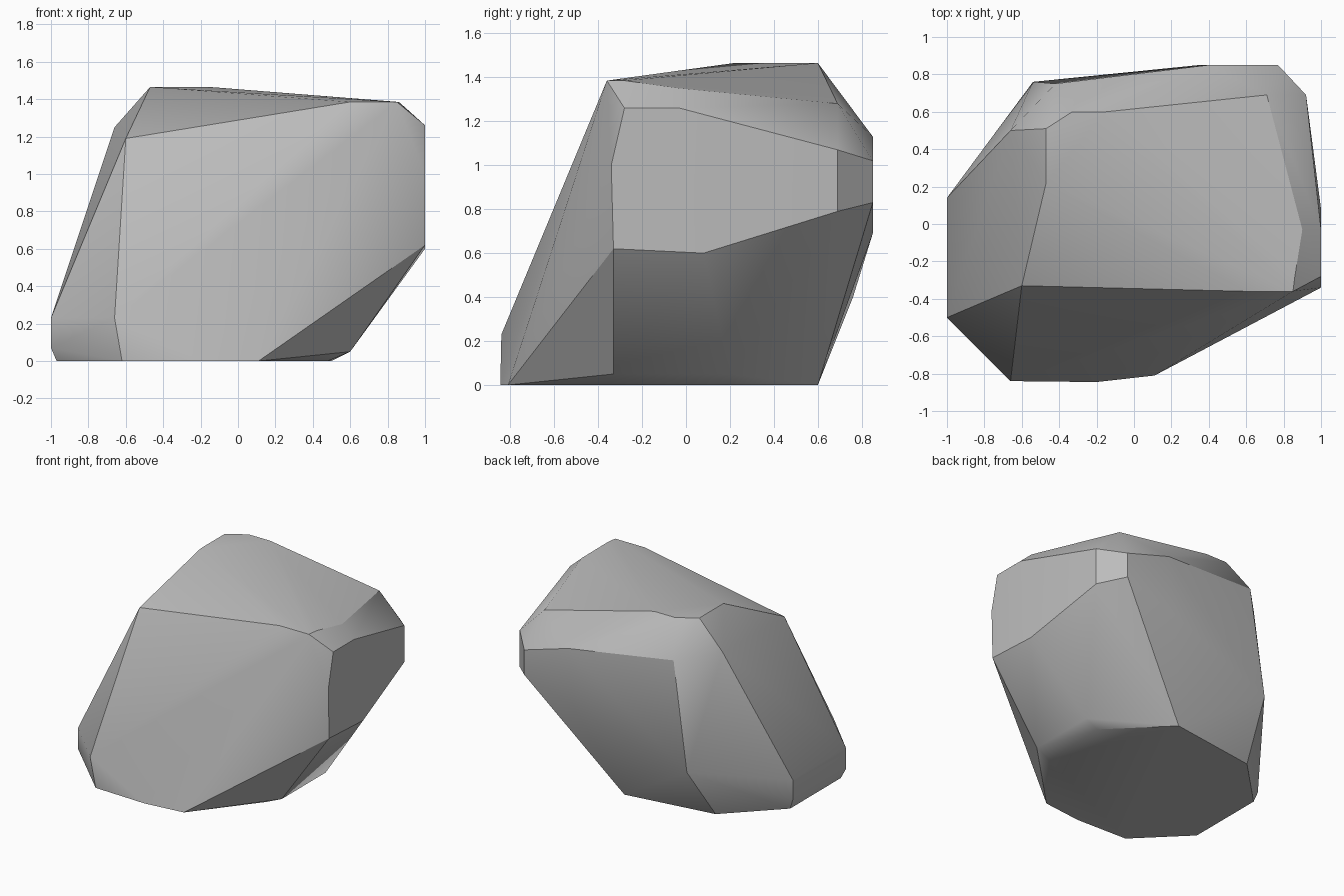
import bpy
import bmesh
import math

# Remove the default cube only
default_cube = bpy.data.objects.get("Cube")
if default_cube:
    bpy.data.objects.remove(default_cube, do_unlink=True)


def make_material(name, value):
    """One flat grey material for viewport and render."""
    material = bpy.data.materials.new(name)
    material.use_nodes = True
    colour = (value, value, value, 1)
    material.diffuse_color = colour
    shader = next(n for n in material.node_tree.nodes if n.type == "BSDF_PRINCIPLED")
    shader.inputs["Base Color"].default_value = colour
    shader.inputs["Roughness"].default_value = 0.9
    return material


def level(z, outline):
    """Corners of one flat outline at a fixed height."""
    return [(x, y, z) for x, y in outline]


def wall(x, outline):
    """Corners of one upright facet at a fixed x."""
    return [(x, y, z) for y, z in outline]


# Flat underside and the narrow chamfer above it
corners = level(0, [(-.97, .13), (-.97, -.48), (-.62, -.83), (-.2, -.845), (.11, -.81),
                    (.48, -.34), (.5, .2), (.1, .6), (-.6, .5)])
corners += level(.05, [(.6, -.33), (.6, .2)])

# Side walls leaning outwards
corners += wall(-1, [(.14, .23), (.14, .08), (-.5, .23), (-.5, .07)])
corners += wall(1, [(-.33, .62), (.08, .6), (-.03, 1.26), (-.28, 1.26), (-.34, 1)])

# Front toe
corners += [(-.66, -.84, .23)]

# Back wall and its clipped corner
corners += wall(.92, [(.69, .79), (.69, 1.07)])
corners += wall(.77, [(.85, .83), (.85, 1.02)])
corners += [(.35, .85, .69), (.4, .85, 1.13), (-.54, .76, .4), (-.42, .75, 1.22)]

# Sloping crown
corners += level(1.465, [(-.47, .22), (-.47, .51), (-.33, .6), (-.15, .6)])
corners += level(1.385, [(.6, -.36), (.85, -.36), (.86, -.28)])
corners += [(.9, -.03, 1.35), (.71, .69, 1.28), (-.66, .5, 1.25), (-.6, -.33, 1.19)]

# Shrink-wrap the corners into one faceted boulder
bm = bmesh.new()
for corner in corners:
    bm.verts.new(corner)
hull = bmesh.ops.convex_hull(bm, input=bm.verts[:])
loose = {v for v in hull["geom_interior"] + hull["geom_unused"]
         if isinstance(v, bmesh.types.BMVert)}
bmesh.ops.delete(bm, geom=list(loose), context="VERTS")
bmesh.ops.dissolve_limit(bm, angle_limit=math.radians(2), verts=bm.verts[:], edges=bm.edges[:])
bmesh.ops.recalc_face_normals(bm, faces=bm.faces[:])
mesh = bpy.data.meshes.new("boulder")
bm.to_mesh(mesh)
bm.free()

boulder = bpy.data.objects.new("boulder", mesh)
bpy.context.collection.objects.link(boulder)
mesh.materials.append(make_material("stone_grey", .5))

# Soften the shallow creases, keep the strong ones sharp
bpy.ops.object.select_all(action="DESELECT")
boulder.select_set(True)
bpy.context.view_layer.objects.active = boulder
bpy.ops.object.shade_smooth_by_angle(angle=math.radians(30))
